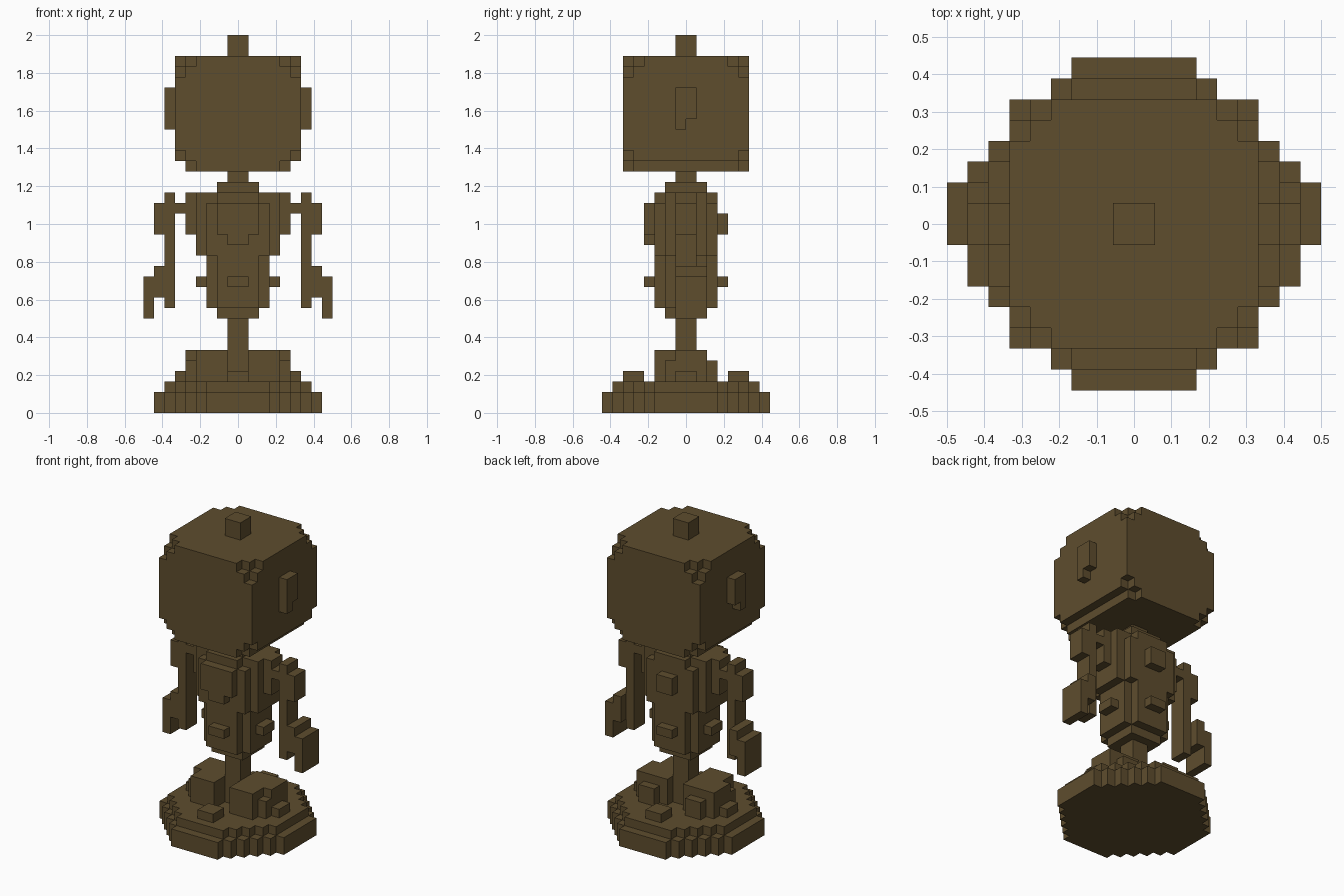
import bpy, bmesh

cube = bpy.data.objects.get("Cube")
if cube:
    bpy.data.objects.remove(cube, do_unlink=True)

U = 1 / 18  # one block; the figure is 36 blocks tall

bronze = bpy.data.materials.new("dark_bronze")
COLOUR = (0.112, 0.074, 0.027, 1)
bronze.diffuse_color = COLOUR
bronze.use_nodes = True
bronze.node_tree.nodes["Principled BSDF"].inputs["Base Color"].default_value = COLOUR

AXES = [(0, 1), (0, -1), (1, 1), (1, -1), (2, 1), (2, -1)]


def box(x0, x1, y0, y1, z0, z1):
    """Set of block cells in the given range."""
    return {(x, y, z) for x in range(x0, x1) for y in range(y0, y1) for z in range(z0, z1)}


def sym(x, y, z0, z1):
    """Box centred on the vertical axis."""
    return box(-x, x, -y, y, z0, z1)


def mirror(cells, axis=0):
    return {tuple(-1 - v if i == axis else v for i, v in enumerate(c)) for c in cells}


def stepped(steps, z0, z1):
    """Stepped rounded plan, made of crossed boxes."""
    return set().union(*(sym(x, y, z0, z1) for x, y in steps))


def build(name, cells):
    """Skin the outside of a set of blocks."""
    bm = bmesh.new()
    verts = {}
    for c in cells:
        for a, s in AXES:
            n = list(c)
            n[a] += s
            if tuple(n) in cells:
                continue
            b, d = (a + 1) % 3, (a + 2) % 3
            ring = []
            for u, v in ((0, 0), (1, 0), (1, 1), (0, 1)):
                p = list(c)
                p[a] += s > 0
                p[b] += u
                p[d] += v
                key = tuple(p)
                if key not in verts:
                    verts[key] = bm.verts.new([k * U for k in key])
                ring.append(verts[key])
            bm.faces.new(ring if s > 0 else ring[::-1])
    mesh = bpy.data.meshes.new(name)
    bm.to_mesh(mesh)
    bm.free()
    mesh.materials.append(bronze)
    obj = bpy.data.objects.new(name, mesh)
    bpy.context.collection.objects.link(obj)


# Base: two stepped discs
build("base_disc", stepped([(8, 3), (7, 4), (6, 5), (5, 6), (4, 7), (3, 8)], 0, 2))
build("base_step", stepped([(7, 3), (6, 4), (5, 5), (4, 6), (3, 7)], 2, 3))

# Small studs at the front and back of the base
stud = box(-1, 1, -6, -4, 3, 4)
build("front_stud", stud)
build("back_stud", mirror(stud, 1))

# Rounded mounds beside the post, each with a side stud
mound = box(1, 5, -2, 2, 3, 6) | box(1, 4, -3, -2, 3, 6) | box(2, 4, 2, 3, 3, 5)
mound |= box(5, 6, -1, 1, 3, 4)
mound -= box(4, 5, -2, -1, 5, 6)
build("left_mound", mound)
build("right_mound", mirror(mound))

build("post", sym(1, 1, 3, 9))

# Torso: waist, ribs, shoulders and collar
torso = sym(2, 2, 9, 10)
torso |= stepped([(3, 2), (2, 3)], 10, 15)
torso |= stepped([(4, 2), (3, 3)], 15, 17)
torso |= stepped([(5, 1), (4, 2), (3, 3)], 17, 20)
torso |= stepped([(5, 1), (4, 2), (2, 3)], 20, 21)
torso |= sym(2, 2, 21, 22)
build("torso", torso)

# Chest and back plates, belt studs
build("chest_plate", box(-2, 2, -4, -3, 17, 20) | box(-1, 1, -4, -3, 16, 17))
build("back_plate", box(-1, 1, 3, 4, 17, 19))
build("belt_buckles", box(-1, 1, -4, -3, 12, 13) | box(-1, 1, 3, 4, 12, 13))
build("belt_sides", box(3, 4, -1, 1, 12, 13) | box(-4, -3, -1, 1, 12, 13))

# Arms: link, shoulder, forearm and open hand
arm = box(5, 6, -1, 1, 19, 20) | box(6, 7, -1, 1, 10, 21)
arm |= box(7, 8, -1, 1, 17, 20)
arm |= box(7, 8, -1, 2, 11, 14) | box(8, 9, -1, 2, 9, 13)
build("left_arm", arm)
build("right_arm", mirror(arm))

build("neck", sym(1, 1, 22, 23))

# Head: block with nicked corners and a narrower bottom layer
head = sym(5, 6, 23, 24) | sym(6, 6, 24, 34)
nick = box(4, 6, 5, 6, 33, 34) | box(5, 6, 5, 6, 32, 33) | box(5, 6, 4, 5, 33, 34)
nick |= box(4, 5, 5, 6, 23, 24) | box(5, 6, 5, 6, 24, 25)
nick |= mirror(nick)
nick |= mirror(nick, 1)
build("head", head - nick)

# Ears and top knob
ear = box(6, 7, -1, 1, 28, 31) | box(6, 7, -1, 0, 27, 28)
build("left_ear", ear)
build("right_ear", mirror(ear))
build("top_knob", sym(1, 1, 34, 36))
